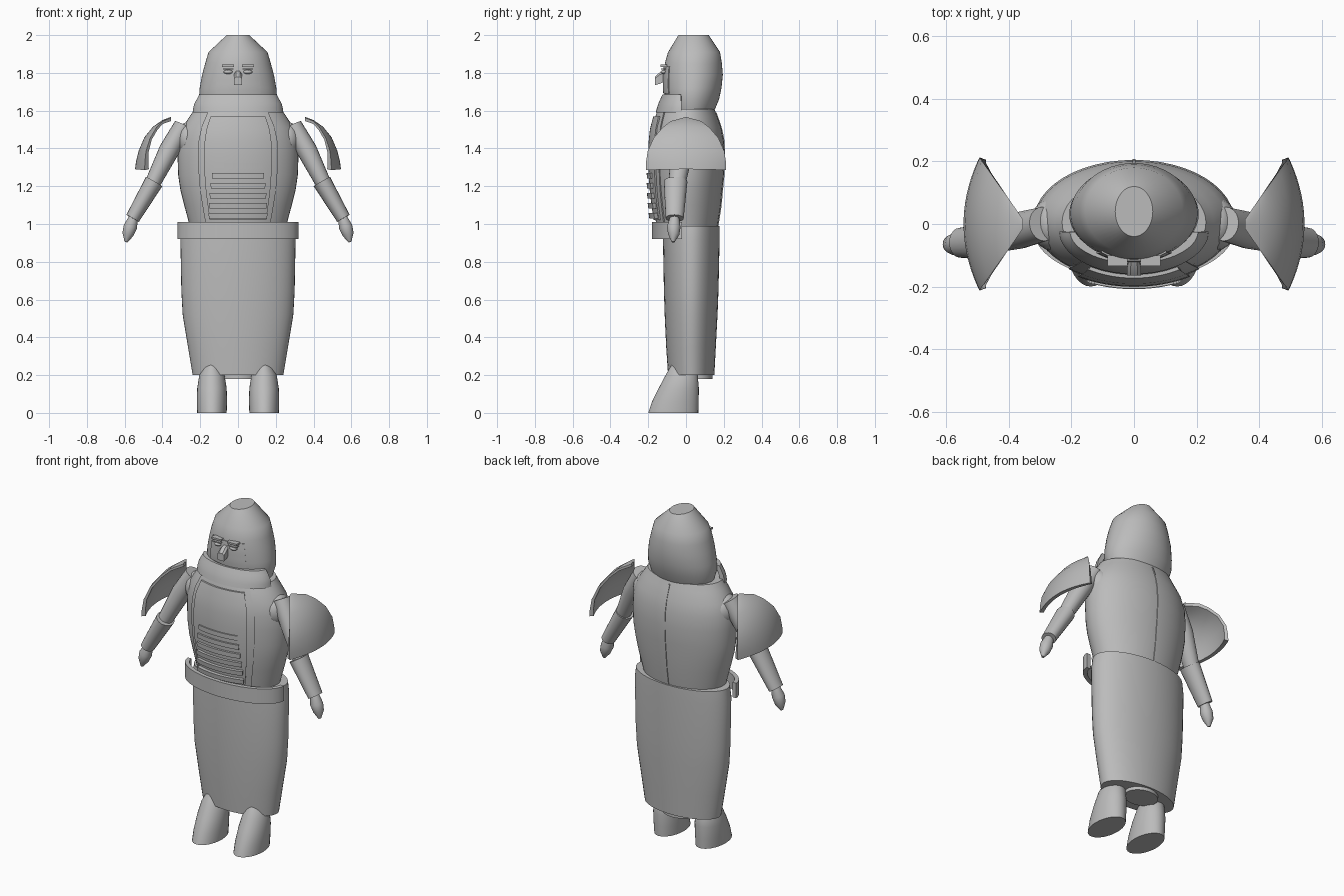
import bpy, bmesh, math
from mathutils import Vector

if "Cube" in bpy.data.objects:
    bpy.data.objects.remove(bpy.data.objects["Cube"])

grey = bpy.data.materials.new("plain grey")
grey.use_nodes = True
grey.diffuse_color = (0.5, 0.5, 0.5, 1)
grey.node_tree.nodes["Principled BSDF"].inputs["Base Color"].default_value = (0.5, 0.5, 0.5, 1)


def finish(bm, name, angle=35):
    bmesh.ops.recalc_face_normals(bm, faces=bm.faces)
    mesh = bpy.data.meshes.new(name)
    bm.to_mesh(mesh)
    bm.free()
    mesh.materials.append(grey)
    mesh.shade_smooth()
    mesh.set_sharp_from_angle(angle=math.radians(angle))
    obj = bpy.data.objects.new(name, mesh)
    bpy.context.collection.objects.link(obj)
    return obj


def skin(name, rings, angle=35):
    """Join closed rings of points into a capped solid."""
    bm = bmesh.new()
    loops = [[bm.verts.new(p) for p in ring] for ring in rings]
    for a, b in zip(loops, loops[1:]):
        for i in range(len(a)):
            j = (i + 1) % len(a)
            bm.faces.new((a[i], a[j], b[j], b[i]))
    bm.faces.new(loops[0])
    bm.faces.new(loops[-1])
    return finish(bm, name, angle)


def section(secs, z):
    """Half width, front y and back y at a height."""
    for a, b in zip(secs, secs[1:]):
        if z <= b[0]:
            t = max(0, (z - a[0]) / (b[0] - a[0]))
            return [p + (q - p) * t for p, q in zip(a[1:], b[1:])]
    return secs[-1][1:]


def point(secs, z, a, off=0, cx=0):
    hx, yf, yb = section(secs, z)
    return (cx + (hx + off) * math.cos(a),
            (yf + yb) / 2 + ((yb - yf) / 2 + off) * math.sin(a), z)


def loft(name, secs, cx=0, n=48, angle=35):
    return skin(name, [[point(secs, s[0], math.tau * i / n, 0, cx) for i in range(n)]
                       for s in secs], angle)


def patch(name, secs, z0, z1, half, off0, off1, rows=8, cols=24):
    """Curved plate on the front of a lofted body; half is its half angle."""
    zs = [z0 + (z1 - z0) * i / rows for i in range(rows + 1)]
    rings = []
    for i in range(cols + 1):
        a = math.radians(270 + half * (2 * i / cols - 1))
        rings.append([point(secs, z, a, off0) for z in zs] +
                     [point(secs, z, a, off1) for z in reversed(zs)])
    return skin(name, rings)


def tube(name, stations, wide=1.0, n=20):
    """Round limb through (point, radius) stations, widened along y."""
    axis = (Vector(stations[-1][0]) - Vector(stations[0][0])).normalized()
    v = Vector((0, 1, 0))
    v = (v - axis * v.dot(axis)).normalized()
    u = axis.cross(v)
    return skin(name, [[Vector(p) + u * r * math.cos(math.tau * i / n)
                        + v * r * wide * math.sin(math.tau * i / n) for i in range(n)]
                       for p, r in stations])


def ball(name, loc, size):
    bm = bmesh.new()
    bmesh.ops.create_uvsphere(bm, u_segments=20, v_segments=12, radius=1)
    for v in bm.verts:
        v.co = Vector([c * s + l for c, s, l in zip(v.co, size, loc)])
    return finish(bm, name)


def box(name, loc, size):
    bm = bmesh.new()
    bmesh.ops.create_cube(bm, size=1)
    for v in bm.verts:
        v.co = Vector([c * s + l for c, s, l in zip(v.co, size, loc)])
    return finish(bm, name)


# Body sections: height, half width, front y, back y
torso = [(0.97, .25, -.145, .165), (1.1, .285, -.165, .185), (1.18, .305, -.175, .192),
         (1.26, .317, -.18, .2), (1.36, .32, -.183, .205), (1.44, .316, -.18, .2),
         (1.51, .295, -.172, .187), (1.57, .255, -.155, .165), (1.61, .23, -.14, .15)]
skirt = [(.2, .24, -.095, .15), (.35, .265, -.105, .158), (.52, .293, -.113, .167),
         (.65, .3, -.117, .172), (.92, .305, -.122, .178), (.99, .295, -.12, .178)]
head = [(1.6, .19, -.09, .15), (1.66, .207, -.112, .175), (1.72, .203, -.118, .188),
        (1.79, .19, -.118, .195), (1.85, .174, -.112, .19), (1.91, .156, -.095, .18),
        (2.0, .06, -.04, .12)]
foot = [(0, .078, -.2, .065), (.06, .08, -.18, .067), (.13, .078, -.145, .068),
        (.2, .067, -.108, .062), (.24, .045, -.085, .035), (.262, .012, -.07, -.03)]
belt = [(.92, .32, -.18, .14), (1.01, .32, -.18, .14)]
collar = [(1.59, .24, -.16, .12), (1.63, .235, -.15, .11), (1.685, .205, -.125, .08)]

loft("torso", torso)
loft("skirt", skirt)
loft("underskirt", [(.18, .1, -.02, .14), (.22, .1, -.02, .14)])
loft("head", head, angle=40)
patch("belt", belt, .92, 1.01, 90, -.025, 0, rows=1, cols=40)
patch("collar", collar, 1.59, 1.685, 88, -.03, 0, rows=4, cols=32)

# Chest armour with raised ribs
patch("chest_plate", torso, 1.0, 1.59, 40, -.01, .008)
patch("chest_panel", torso, 1.02, 1.57, 32, -.01, .018)
for i in range(6):
    z = 1.03 + i * .053
    patch("chest_rib", torso, z, z + .028, 30 - 1.6 * i, 0, .04 - .003 * i, rows=1)

# Back seam following the torso
seam = []
for i in range(13):
    z = .99 + .05 * i
    y = section(torso, z)[2]
    seam.append([(-.004, y - .01, z), (.004, y - .01, z), (.004, y + .004, z), (-.004, y + .004, z)])
skin("back_seam", seam)

# Face
patch("face_plate", head, 1.69, 1.835, 35, -.01, .005)
skin("nose", [[(x * w, y, z + d) for x, d in ((-1, -h), (1, -h), (1, h * .6), (.5, h), (-.5, h), (-1, h * .6))]
              for y, z, w, h in ((-.11, 1.785, .016, .03), (-.14, 1.772, .022, .03), (-.165, 1.757, .022, .022))])

for side, label in ((1, "left"), (-1, "right")):
    ball(label + "_eye", (side * .052, -.118, 1.805), (.024, .016, .011))
    box(label + "_eyelid", (side * .052, -.118, 1.82), (.055, .03, .006))
    box(label + "_brow", (side * .052, -.118, 1.838), (.064, .034, .011))
    loft(label + "_foot", foot, cx=side * .138, n=32)

    # Arm
    def at(x, y, z):
        return (side * x, y, z)
    ball(label + "_shoulder", at(.262, 0, 1.45), (.068, .085, .09))
    tube(label + "_upper_arm", [(at(.29, .0, 1.52), .05), (at(.365, -.02, 1.39), .054),
                                (at(.46, -.05, 1.2), .04)], 1.1)
    tube(label + "_forearm", [(at(.444, -.055, 1.225), .05), (at(.558, -.06, 1.03), .038)], 1.25)
    tube(label + "_hand", [(at(.55, -.06, 1.045), .022), (at(.57, -.065, .985), .036),
                           (at(.583, -.065, .945), .03), (at(.593, -.068, .905), .008)])

    # Floating shoulder guard: arc rows of outer x, height and half depth
    rows = [(.355, 1.567, .015), (.40, 1.55, .08), (.45, 1.515, .125), (.495, 1.46, .172),
            (.525, 1.39, .203), (.54, 1.33, .212), (.545, 1.29, .213)]
    rings = []
    for i in range(25):
        s = i / 12 - 1
        outer, inner = [], []
        for x, z, w in rows:
            edge = .345 + .7 * w
            px = x - max(0, x - edge) * s * s
            outer.append(at(px, w * s, z - .005 * s * s))
            t = (z - 1.29) / .28
            inner.append(at(px - .022 * (1 - t), (w - .008) * s, z - .022 * t))
        rings.append(outer + inner[::-1])
    skin(label + "_shoulder_guard", rings)
